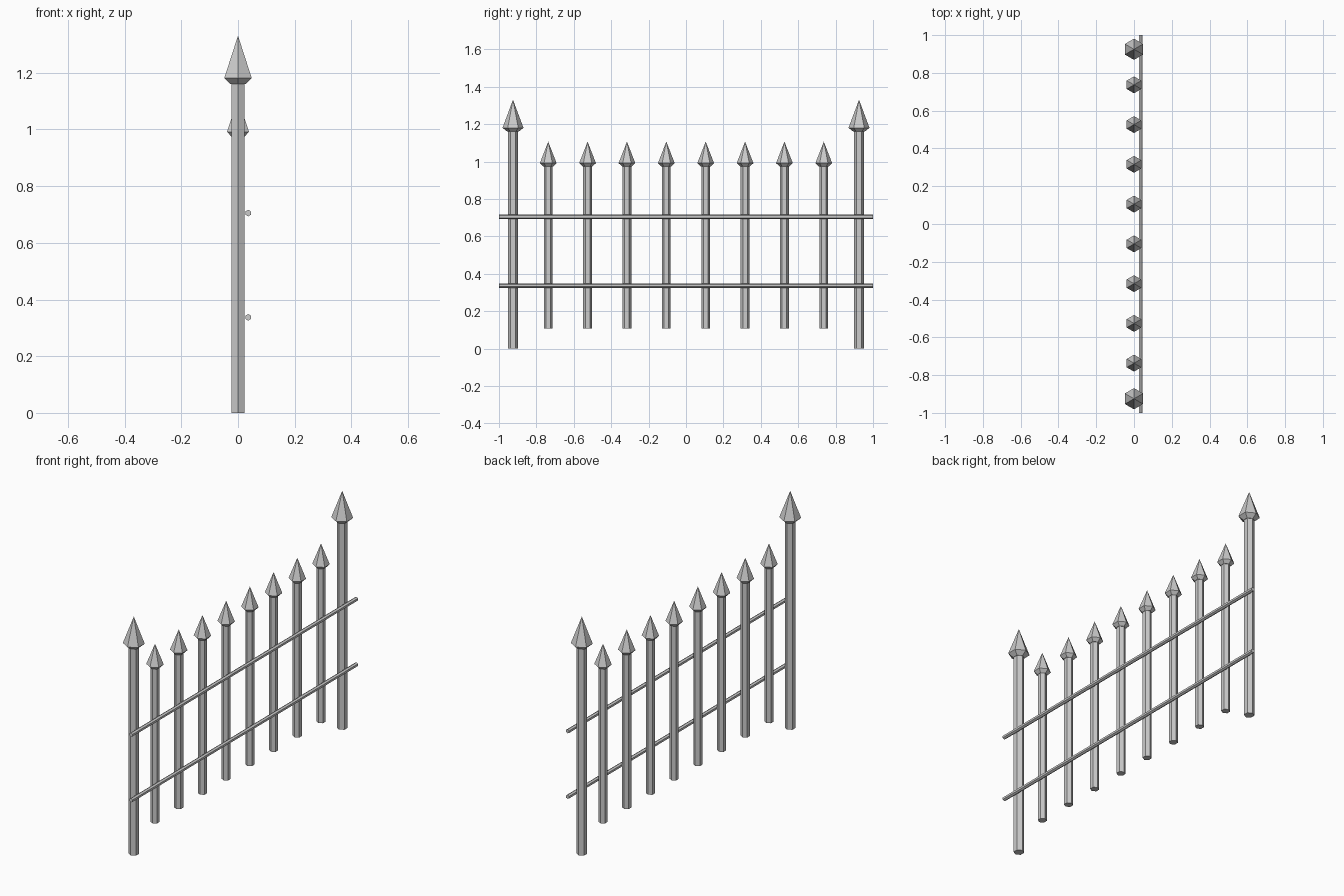
import bpy, bmesh
from math import sin, cos, pi

if "Cube" in bpy.data.objects:
    bpy.data.objects.remove(bpy.data.objects["Cube"])


def hex_lathe(name, profile, location=(0, 0, 0), rotation=(0, 0, 0)):
    """Six-sided solid from (radius, height) pairs; radius 0 makes a tip."""
    bm = bmesh.new()
    rings = []
    for r, z in profile:
        if r == 0:
            rings.append([bm.verts.new((0, 0, z))])
        else:
            rings.append([bm.verts.new((r * sin(-i * pi / 3), r * cos(i * pi / 3), z))
                          for i in range(6)])
    for a, b in zip(rings, rings[1:]):
        for i in range(6):
            j = (i + 1) % 6
            if len(b) == 1:
                bm.faces.new((a[i], a[j], b[0]))
            else:
                bm.faces.new((a[i], a[j], b[j], b[i]))
    for ring in (rings[0], rings[-1]):
        if len(ring) == 6:
            bm.faces.new(ring)
    bmesh.ops.recalc_face_normals(bm, faces=bm.faces)
    mesh = bpy.data.meshes.new(name)
    bm.to_mesh(mesh)
    bm.free()
    obj = bpy.data.objects.new(name, mesh)
    obj.location = location
    obj.rotation_euler = rotation
    bpy.context.collection.objects.link(obj)
    return obj


def spear_bar(name, y, bottom, neck, shoulder, tip, shaft_r, head_r):
    """Upright bar with a spear-shaped head."""
    hex_lathe(name, [(shaft_r, bottom), (shaft_r, neck), (shaft_r * 1.1, neck),
                     (head_r, shoulder), (0, tip)], (0, y, 0))


# Tall end posts
for side in (-1, 1):
    spear_bar("end_post", side * 0.925, 0, 1.16, 1.181, 1.331, 0.0275, 0.056)

# Eight shorter pickets, raised off the ground
for i in range(8):
    spear_bar("picket", (i - 3.5) * 0.2105, 0.107, 0.974, 0.992, 1.107, 0.0235, 0.0447)

# Two horizontal rails on the +x side
for z in (0.705, 0.337):
    hex_lathe("rail", [(0.0115, -1), (0.0115, 1)], (0.036, 0, z), (pi / 2, 0, 0))
